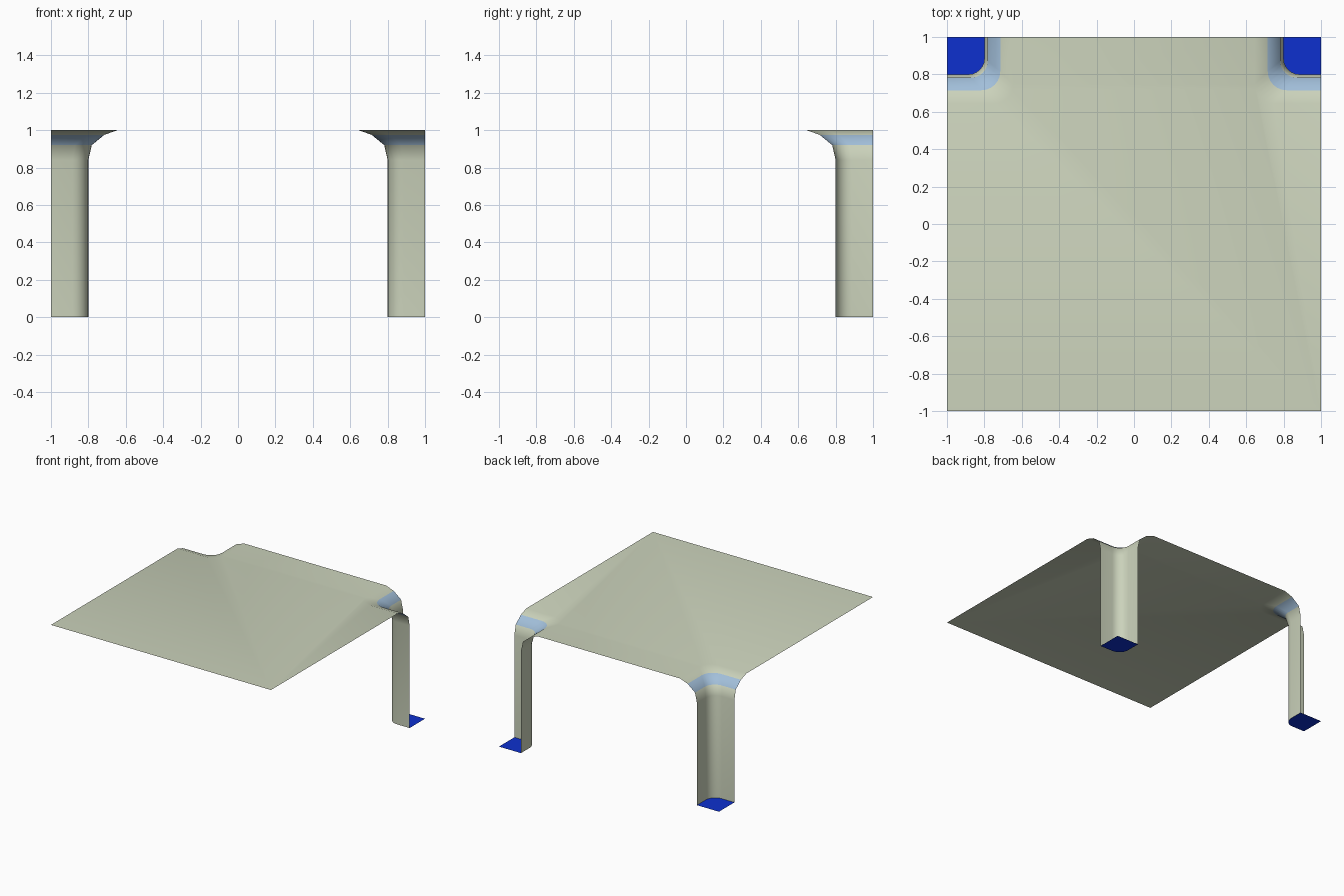
import bpy, bmesh
from math import sin, cos, pi, radians

if "Cube" in bpy.data.objects:
    bpy.data.objects.remove(bpy.data.objects["Cube"])


def material(name, color):
    m = bpy.data.materials.new(name)
    m.diffuse_color = (*color, 1)
    m.use_nodes = True
    m.node_tree.nodes["Principled BSDF"].inputs["Base Color"].default_value = m.diffuse_color
    return m


GROUND = material("pale_ground", (0.60, 0.65, 0.50))
BAND = material("blue_band", (0.36, 0.52, 0.70))
WATER = material("deep_blue", (0.004, 0.03, 0.62))

# Pit profile: distance from the tile edge, height, corner radius
PROFILE = [(0.2, 0, 0.085), (0.2, 0.84, 0.085), (0.218, 0.92, 0.09),
           (0.285, 0.975, 0.1), (0.355, 1.0, 0.1)]
BAND_ROW = 2
ARC = 6


def ring(bm, side, d, z, r):
    """L-shaped rounded outline around one back corner, side edge to back edge."""
    pts = [(1, 1 - d)]
    for i in range(ARC + 1):
        a = pi / 2 * i / ARC
        pts.append((1 - d + r - r * sin(a), 1 - d + r - r * cos(a)))
    pts.append((1 - d, 1))
    return [bm.verts.new((side * x, y, z)) for x, y in pts]


def make_object(name, bm, mats):
    mesh = bpy.data.meshes.new(name)
    bm.to_mesh(mesh)
    bm.free()
    for m in mats:
        mesh.materials.append(m)
    ob = bpy.data.objects.new(name, mesh)
    bpy.context.collection.objects.link(ob)
    return ob


# Ground sheet with the two corner pits running down from it
bm = bmesh.new()
rims = {}
for side in (1, -1):
    rows = [ring(bm, side, *p) for p in PROFILE]
    for k in range(len(rows) - 1):
        lo, hi = rows[k], rows[k + 1]
        for i in range(len(lo) - 1):
            f = bm.faces.new((lo[i], lo[i + 1], hi[i + 1], hi[i]))
            f.material_index = 1 if k == BAND_ROW else 0
    rims[side] = rows[-1]
front = [bm.verts.new((x, -1, 1)) for x in (-1, 1)]
top = bm.faces.new(front + rims[1] + rims[-1][::-1])
bmesh.ops.recalc_face_normals(bm, faces=bm.faces)
top.normal_update()
if top.normal.z < 0:
    bmesh.ops.reverse_faces(bm, faces=bm.faces)
ground = make_object("ground_sheet", bm, [GROUND, BAND])
bpy.context.view_layer.objects.active = ground
ground.select_set(True)
bpy.ops.object.shade_smooth_by_angle(angle=radians(60))

# Flat blue pit floors
for side, name in ((1, "right_pit_floor"), (-1, "left_pit_floor")):
    bm = bmesh.new()
    pts = ring(bm, side, *PROFILE[0]) + [bm.verts.new((side, 1, 0))]
    f = bm.faces.new(pts)
    f.normal_update()
    if f.normal.z < 0:
        f.normal_flip()
    make_object(name, bm, [WATER])
